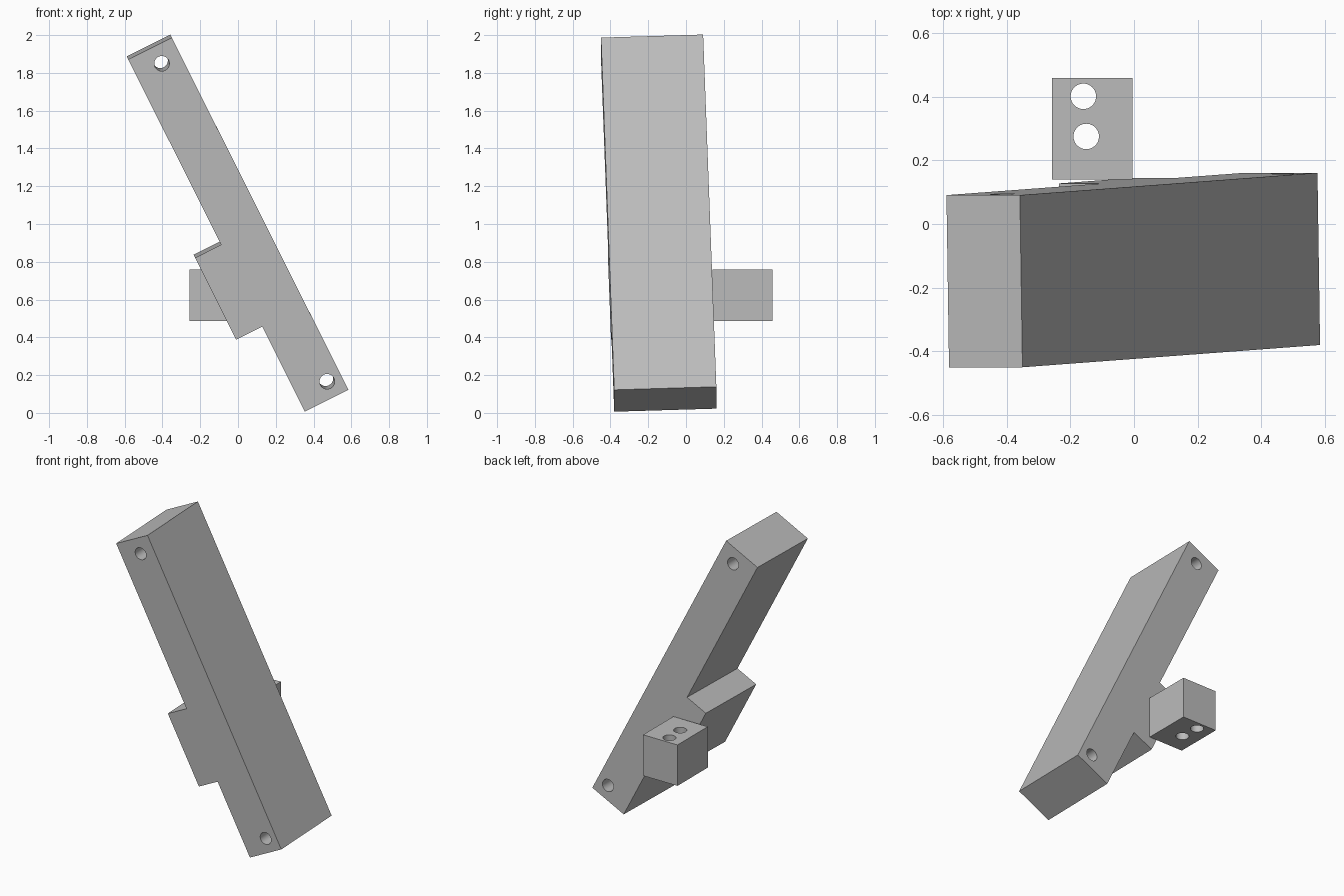
import bpy
import bmesh
from mathutils import Matrix, Vector

cube = bpy.data.objects.get("Cube")
if cube:
    bpy.data.objects.remove(cube, do_unlink=True)

# Single grey material
grey = bpy.data.materials.new("plain grey")
grey.use_nodes = True
colour = (0.5, 0.5, 0.5, 1)
grey.diffuse_color = colour
grey.node_tree.nodes["Principled BSDF"].inputs["Base Color"].default_value = colour


def prism(name, outline, depth, frame):
    """Extrude an (x, z) outline along local +y and place it in the frame."""
    bm = bmesh.new()
    face = bm.faces.new([bm.verts.new((x, 0, z)) for x, z in outline])
    result = bmesh.ops.extrude_face_region(bm, geom=[face])
    moved = [g for g in result["geom"] if isinstance(g, bmesh.types.BMVert)]
    bmesh.ops.translate(bm, verts=moved, vec=(0, depth, 0))
    bmesh.ops.recalc_face_normals(bm, faces=bm.faces)
    bm.transform(frame)
    mesh = bpy.data.meshes.new(name)
    bm.to_mesh(mesh)
    bm.free()
    mesh.materials.append(grey)
    obj = bpy.data.objects.new(name, mesh)
    bpy.context.collection.objects.link(obj)
    return obj


def drill(target, frame, radius=0.04):
    """Cut a round hole along the frame's z axis."""
    bm = bmesh.new()
    bmesh.ops.create_cone(bm, cap_ends=True, segments=40, radius1=radius,
                          radius2=radius, depth=2, matrix=frame)
    mesh = bpy.data.meshes.new("hole_cutter")
    bm.to_mesh(mesh)
    bm.free()
    mesh.materials.append(grey)
    cutter = bpy.data.objects.new("hole_cutter", mesh)
    cutter.hide_render = True
    bpy.context.collection.objects.link(cutter)
    mod = target.modifiers.new("hole", "BOOLEAN")
    mod.operation = "DIFFERENCE"
    mod.solver = "EXACT"
    mod.object = cutter
    bpy.ops.object.select_all(action="DESELECT")
    target.select_set(True)
    bpy.context.view_layer.objects.active = target
    bpy.ops.object.modifier_apply(modifier=mod.name)
    bpy.data.objects.remove(cutter, do_unlink=True)


# Tilted frame of the bar: origin at its upper left front corner
up = Vector((-0.935, -0.07, 1.865)).normalized()
across = Vector((0.23, 0, 0.115))
across = (across - up * across.dot(up)).normalized()
back = up.cross(across)
tilt = Matrix((across, back, up)).transposed().to_4x4()
bar_frame = Matrix.Translation((-0.581, -0.45, 1.871)) @ tilt

# Leaning bar with a step on its left edge
width, length, step = 0.258, 2.087, 0.154
step_top, step_bottom = -1.098, -1.583
bar = prism("leaning_bar", [
    (0, 0), (width, 0), (width, -length), (0, -length),
    (0, step_bottom), (-step, step_bottom), (-step, step_top), (0, step_top),
], 0.541, bar_frame)

# End holes through the bar
for x, z in ((0.149, -0.099), (0.177, -1.997)):
    drill(bar, bar_frame @ Matrix.Translation((x, 0.27, z))
          @ Matrix.Rotation(1.570796, 4, "X"))

# Upright block on the back with two vertical holes
left, right, low, high = -0.258, -0.005, 0.487, 0.759
block = prism("rear_block", [(left, low), (right, low), (right, high), (left, high)],
              0.318, Matrix.Translation((0, 0.14, 0)))
for x, y in ((-0.159, 0.401), (-0.150, 0.275)):
    drill(block, Matrix.Translation((x, y, 0.6)))

for obj in (bar, block):
    bpy.ops.object.select_all(action="DESELECT")
    obj.select_set(True)
    bpy.context.view_layer.objects.active = obj
    bpy.ops.object.shade_smooth_by_angle()
